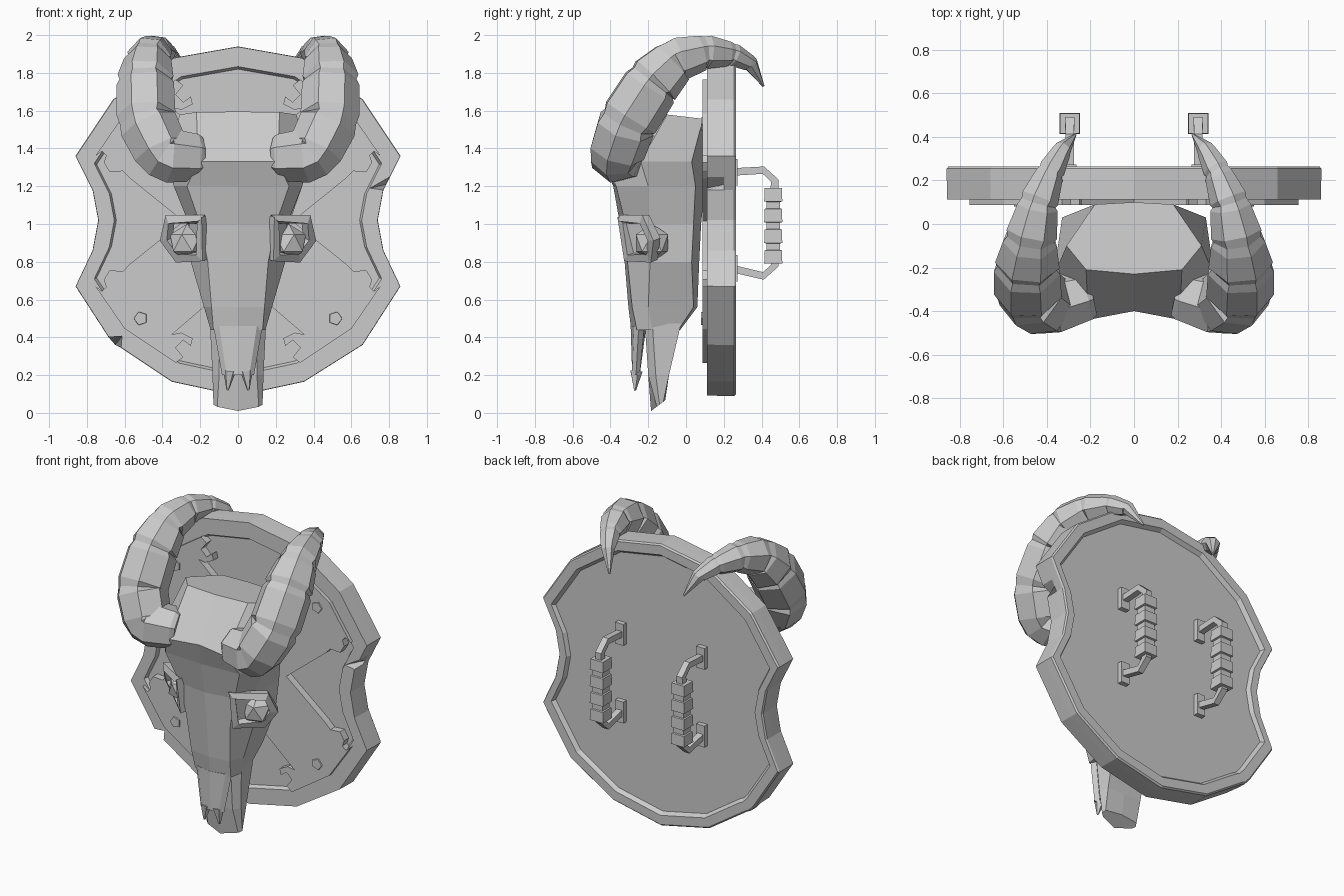
import bpy, bmesh, math
from mathutils import Vector

if "Cube" in bpy.data.objects:
    bpy.data.objects.remove(bpy.data.objects["Cube"])

CZ = 1.015  # height of the shield centre


def finish(name, bm, mirror=False):
    bmesh.ops.recalc_face_normals(bm, faces=bm.faces)
    me = bpy.data.meshes.new(name)
    bm.to_mesh(me)
    bm.free()
    ob = bpy.data.objects.new(name, me)
    bpy.context.collection.objects.link(ob)
    if mirror:
        ob.modifiers.new("mirror", 'MIRROR')
    return ob


def skin(name, rings, mirror=False):
    """Bridge closed rings of points and cap both ends."""
    bm = bmesh.new()
    rows = [[bm.verts.new(p) for p in r] for r in rings]
    n = len(rows[0])
    for a, b in zip(rows, rows[1:]):
        for i in range(n):
            j = (i + 1) % n
            bm.faces.new((a[i], a[j], b[j], b[i]))
    bm.faces.new(rows[0])
    bm.faces.new(rows[-1])
    return finish(name, bm, mirror)


def sweep(name, path, sides, spin=0.0, ref=(0, 1, 0), closed=False):
    """Tube through (x, y, z, radius) points, mirrored in x."""
    pts = [Vector(p[:3]) for p in path]
    rings, nrm = [], Vector(ref)
    for i, p in enumerate(pts):
        a = pts[max(i - 1, 0)]
        b = pts[min(i + 1, len(pts) - 1)]
        if closed and i in (0, len(pts) - 1):
            a, b = pts[-2], pts[1]
        t = (b - a).normalized()
        nrm = (nrm - t * nrm.dot(t)).normalized()
        bi = t.cross(nrm)
        rings.append([p + path[i][3] * (nrm * math.cos(spin + k * math.tau / sides)
                                        + bi * math.sin(spin + k * math.tau / sides))
                      for k in range(sides)])
    return skin(name, rings, True)


def loft(name, sections):
    """Symmetric stack of half outlines: (z, tilt, [(x, y) from front to back])."""
    rings = []
    for z, tilt, half in sections:
        full = half + [(-x, y) for x, y in half[-2:0:-1]]
        rings.append([(x, y, z + tilt * (y - half[0][1])) for x, y in full])
    return skin(name, rings)


# Shield: outline with two battle notches, recessed front and back
right = [(.34, 1.88), (.66, 1.66), (.86, 1.36), (.77, 1.18), (.74, 1.02),
         (.77, .86), (.86, .67), (.66, .36), (.35, .165)]
left = [(-x, z) for x, z in reversed(right)]
base = ([(0, 1.94)] + right[:3] + [(.805, 1.25), (.785, 1.21)] + right[3:] + [(0, .09)]
        + left[:1] + [(-.62, .345), (-.65, .36)] + [(-.685, .4)] + left[2:])
notched = [(.70, 1.19) if p == (.785, 1.21) else (-.615, .405) if p == (-.65, .36) else p
           for p in base]


def ring(pts, s, y):
    return [(x * s, y, CZ + (z - CZ) * s) for x, z in pts]


skin("shield", [ring(base, .87, .135), ring(base, .885, .112), ring(notched, .998, .112),
                ring(base, 1, .2), ring(base, 1, .255), ring(base, .99, .265),
                ring(base, .925, .265), ring(base, .905, .24)])

# Raised cross plate with hooked arm ends
quarter = [(.29, 0), (.57, .225), (.61, .265), (.68, .26), (.71, .31), (.69, .37),
           (.63, .375), (.64, .34), (.68, .33), (.72, .37), (.755, .345), (.60, .57),
           (.33, .75), (.29, .72), (.33, .67), (.29, .63), (.25, .66), (.24, .62),
           (.30, .59), (.35, .60), (0, .30)]
bm = bmesh.new()
outline = (quarter + [(-x, z) for x, z in quarter[-2::-1]]
           + [(-x, -z) for x, z in quarter[1:]] + [(x, -z) for x, z in quarter[-2:0:-1]])
face = bm.faces.new([bm.verts.new((x, .088, CZ + z)) for x, z in outline])
ext = bmesh.ops.extrude_face_region(bm, geom=[face])
bmesh.ops.translate(bm, vec=(0, .047, 0),
                    verts=[v for v in ext["geom"] if isinstance(v, bmesh.types.BMVert)])
finish("cross_plate", bm)

# Five-sided studs
for z in (.5, 1.53):
    sweep("stud", [(.515, .1, z, .04), (.515, .08, z, .036)], 5, ref=(1, 0, 0))

# Skull
loft("skull", [
    (1.595, -.12, [(0, -.23), (.22, -.21), (.31, -.10), (.18, .09), (0, .10)]),
    (1.33, 0, [(0, -.40), (.21, -.44), (.37, -.24), (.33, .03), (0, .10)]),
    (1.20, 0, [(0, -.385), (.27, -.37), (.34, -.2), (.28, .05), (0, .10)]),
    (1.00, 0, [(0, -.35), (.20, -.32), (.26, -.2), (.27, .04), (0, .08)]),
    (.80, 0, [(0, -.325), (.16, -.31), (.25, -.19), (.25, .03), (0, .07)]),
    (.56, 0, [(0, -.305), (.14, -.285), (.18, -.2), (.15, .04), (0, .06)]),
    (.44, 0, [(0, -.29), (.13, -.26), (.145, -.18), (.12, -.04), (0, -.03)])])

# Upper jaw
loft("upper_jaw", [
    (.50, 0, [(0, -.22), (.10, -.22), (.15, -.18), (.13, -.02), (0, -.02)]),
    (.20, 0, [(0, -.20), (.10, -.20), (.135, -.16), (.125, -.09), (0, -.09)]),
    (.01, .75, [(0, -.185), (.11, -.155), (.13, -.14), (.12, -.12), (0, -.11)])])

# Nose bone ending in a pair of points
loft("nose_bone", [
    (.46, 0, [(0, -.293), (.10, -.275), (.13, -.25), (.11, -.22), (0, -.21)]),
    (.20, 0, [(0, -.285), (.06, -.285), (.085, -.265), (.06, -.245), (0, -.245)])])
sweep("nose_point", [(.045, -.265, .22, .035), (.055, -.27, .12, .006)], 5)

# Eye socket rims with faceted eyes
rim = [(.19, -.33, 1.025), (.36, -.22, 1.025), (.38, -.17, .92), (.31, -.18, .825),
       (.19, -.30, .825)]
sweep("eye_socket", [p + (.035,) for p in rim + rim[:1]], 4, math.pi / 4, closed=True)
bm = bmesh.new()
bmesh.ops.create_icosphere(bm, subdivisions=1, radius=.1)
bmesh.ops.translate(bm, vec=(.27, -.18, .90), verts=bm.verts)
finish("eye", bm, True)

# Horns: long tapered segments separated by shallow grooves
key = [(.20, -.32, 1.35, .12), (.40, -.375, 1.365, .145), (.485, -.315, 1.54, .155),
       (.49, -.18, 1.75, .15), (.475, -.06, 1.87, .12), (.44, .10, 1.913, .09),
       (.385, .24, 1.90, .062), (.33, .34, 1.85, .042), (.27, .41, 1.73, .006)]
path = []
for i, (a, b) in enumerate(zip(key, key[1:])):
    def mix(t, s=1.0):
        return tuple(a[k] + (b[k] - a[k]) * t for k in range(3)) + ((a[3] + (b[3] - a[3]) * t) * s,)
    path += [mix(0, .93), mix(.12, 1.04), mix(.88, 1.04)] if i < 7 else [a, b]
sweep("horn", path, 7)

# Back handles: bent bar, notched grip and mounting plates
sweep("handle_bar", [(.295, .24, 1.275, .028), (.295, .41, 1.285, .028),
                     (.295, .47, 1.23, .03), (.295, .465, 1.015, .03),
                     (.295, .47, .78, .03), (.295, .41, .725, .028),
                     (.295, .24, .765, .028)], 4, math.pi / 4, (1, 0, 0))
grip = []
for k in range(4):
    z = 1.19 - k * .11
    grip += [(.295, .462, z, .064), (.295, .462, z - .07, .068),
             (.295, .462, z - .073, .052), (.295, .462, z - .107, .052)]
sweep("handle_grip", grip[:-2], 4, math.pi / 4, (1, 0, 0))
for z in (1.275, .765):
    bm = bmesh.new()
    bmesh.ops.create_cube(bm, size=1)
    for v in bm.verts:
        v.co = (.295 + v.co.x * .06, .255 + v.co.y * .035, z + v.co.z * .14)
    finish("handle_mount", bm, True)
